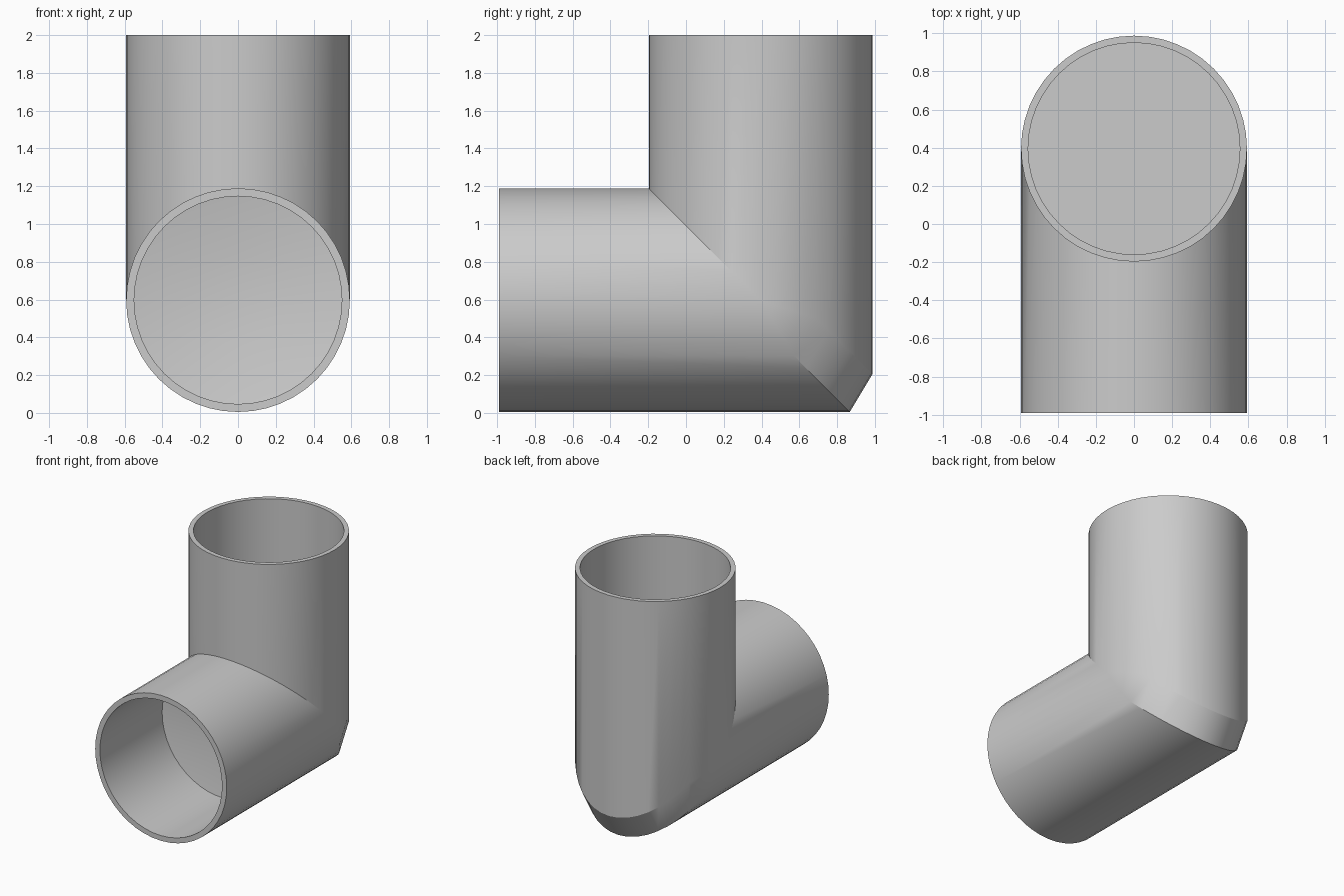
import bpy, bmesh, math

if "Cube" in bpy.data.objects:
    bpy.data.objects.remove(bpy.data.objects["Cube"])

SIDES = 48
R, RI, RHOLE = 0.592, 0.55, 0.24      # outer, socket and floor recess radius
ZC, YC = 0.597, 0.395                 # pipe axes
bm = bmesh.new()


def ring(r, place):
    verts = []
    for i in range(SIDES):
        a = 2 * math.pi * i / SIDES
        x, n = r * math.sin(a), r * math.cos(a)   # n > 0 faces the inner corner
        verts.append(bm.verts.new(place(x, n)))
    return verts


def front(y):
    return lambda x, n: (x, y, ZC + n)


def upper(z):
    return lambda x, n: (x, YC - n, z)


def heel(n):
    return min(1, max(0, -n / 0.3))


def mitre_front(x, n):
    return (x, YC - n - 0.12 * heel(n), ZC + n)


def mitre_upper(x, n):
    return (x, YC - n, ZC + n + 0.2 * heel(n))


# one continuous skin: front socket, outside with clipped heel, top socket
rings = [
    ring(RHOLE, front(-0.14)),
    ring(RI, front(-0.19)),
    ring(RI, front(-0.99)),
    ring(R, front(-0.99)),
    ring(R, mitre_front),
    ring(R, mitre_upper),
    ring(R, upper(2.0)),
    ring(RI + 0.005, upper(2.0)),
    ring(RI + 0.005, upper(1.2)),
]
for a, b in zip(rings, rings[1:]):
    for i in range(SIDES):
        j = (i + 1) % SIDES
        bm.faces.new((a[i], a[j], b[j], b[i]))

# socket floors
bm.faces.new(rings[0])
bm.faces.new(rings[-1])

bmesh.ops.remove_doubles(bm, verts=bm.verts[:], dist=0.0005)
bmesh.ops.recalc_face_normals(bm, faces=bm.faces[:])

mesh = bpy.data.meshes.new("pipe_elbow")
bm.to_mesh(mesh)
bm.free()
elbow = bpy.data.objects.new("pipe_elbow", mesh)
bpy.context.collection.objects.link(elbow)
bpy.context.view_layer.objects.active = elbow
elbow.select_set(True)
bpy.ops.object.shade_smooth_by_angle(angle=math.radians(25))
